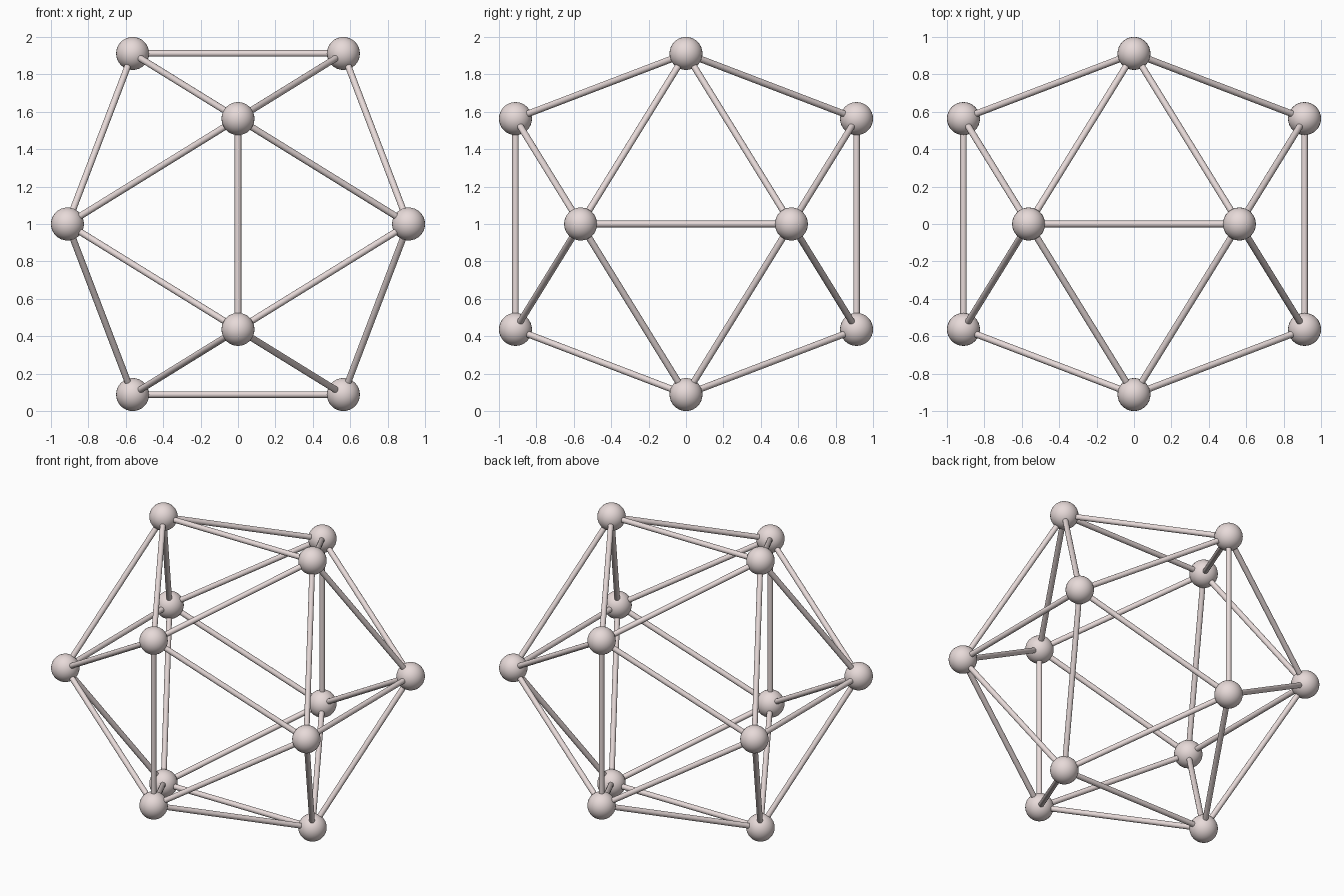
import bpy
from itertools import combinations
from mathutils import Vector

if "Cube" in bpy.data.objects:
    bpy.data.objects.remove(bpy.data.objects["Cube"])

A = 0.5635             # half edge length
B = A * 1.618034       # golden ratio partner
BALL_R = 1.0 - B       # balls reach exactly 1 unit from the centre
ROD_R = 0.0175
CENTRE = Vector((0, 0, 1))

mat = bpy.data.materials.new("pale_pink")
mat.diffuse_color = (0.80, 0.70, 0.69, 1)
mat.use_nodes = True
mat.node_tree.nodes["Principled BSDF"].inputs["Base Color"].default_value = mat.diffuse_color


def finish(name):
    ob = bpy.context.object
    ob.name = name
    ob.data.materials.append(mat)
    bpy.ops.object.shade_smooth_by_angle()
    return ob


# Icosahedron corners: three golden rectangles at right angles
corners = []
for s in (-1, 1):
    for t in (-1, 1):
        corners += [Vector((s * A, 0, t * B)),
                    Vector((s * B, t * A, 0)),
                    Vector((0, s * B, t * A))]

# Corner balls
for i, c in enumerate(corners):
    bpy.ops.mesh.primitive_uv_sphere_add(segments=32, ring_count=16,
                                         radius=BALL_R, location=c + CENTRE)
    finish(f"corner_ball_{i + 1}")

# Edge rods between neighbouring corners
n = 0
for p, q in combinations(corners, 2):
    d = q - p
    if d.length < 2 * A + 0.01:
        n += 1
        bpy.ops.mesh.primitive_cylinder_add(
            vertices=24, radius=ROD_R, depth=d.length,
            location=(p + q) / 2 + CENTRE,
            rotation=d.to_track_quat('Z', 'Y').to_euler())
        finish(f"edge_rod_{n}")
